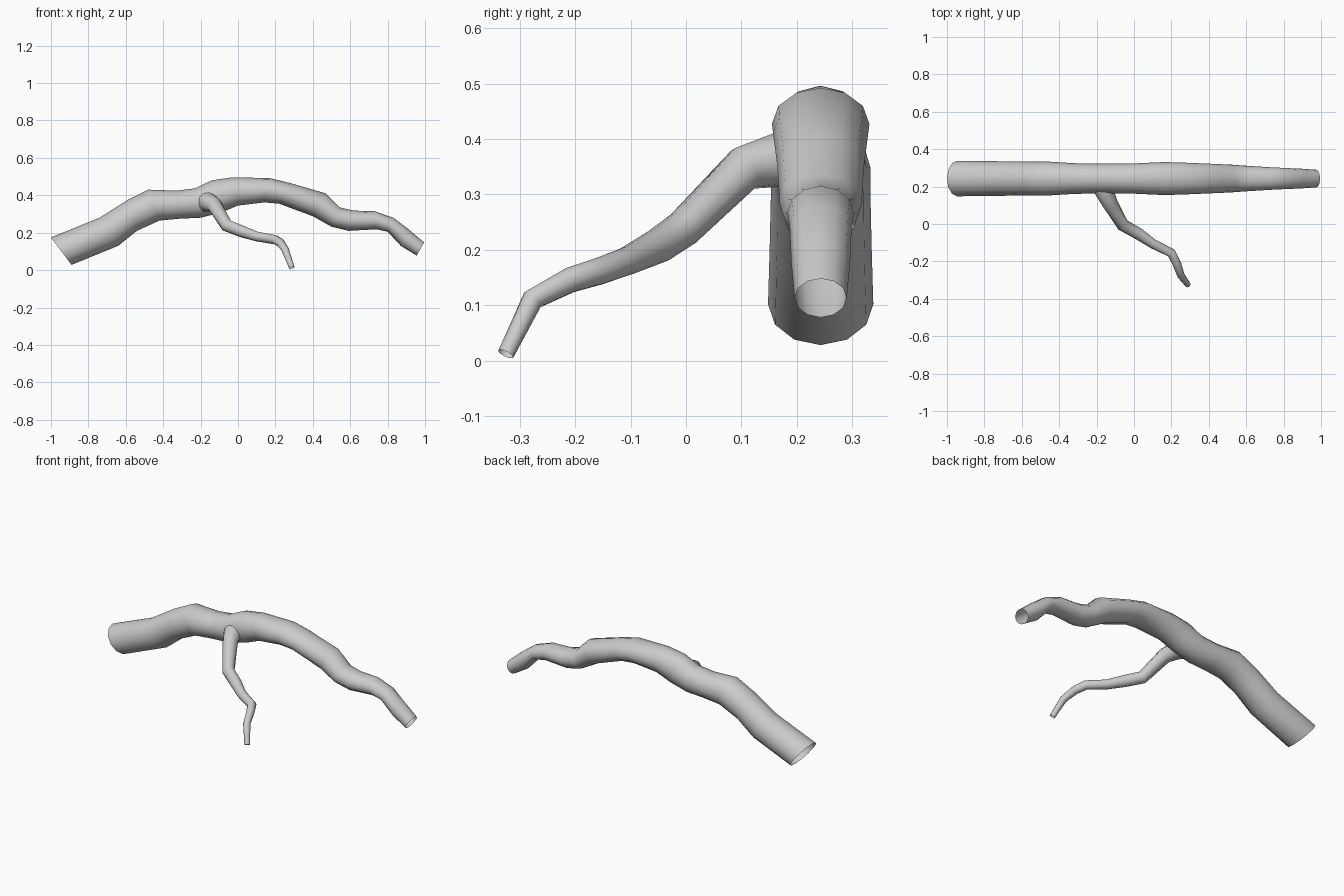
import bpy, bmesh, math
from mathutils import Vector

SIDES = 12


def tube(name, rings):
    """Skin a list of (centre, half_axis_a, half_axis_b) ellipses into an open tube."""
    bm = bmesh.new()
    loops = []
    for c, a, b in rings:
        loops.append([bm.verts.new(c + a * math.cos(t) + b * math.sin(t))
                      for t in (2 * math.pi * i / SIDES for i in range(SIDES))])
    for l0, l1 in zip(loops, loops[1:]):
        for i in range(SIDES):
            j = (i + 1) % SIDES
            bm.faces.new((l0[i], l0[j], l1[j], l1[i]))
    bmesh.ops.recalc_face_normals(bm, faces=bm.faces[:])
    for f in bm.faces:
        f.smooth = True
    me = bpy.data.meshes.new(name)
    bm.to_mesh(me)
    bm.free()
    ob = bpy.data.objects.new(name, me)
    bpy.context.collection.objects.link(ob)
    return ob


# Main branch: top x, top z, bottom x, bottom z, half width in y
BRANCH_Y = 0.243
branch = [
    (-1.00, 0.175, -0.89, 0.028, 0.095),
    (-0.74, 0.280, -0.64, 0.130, 0.092),
    (-0.59, 0.375, -0.54, 0.210, 0.090),
    (-0.48, 0.430, -0.42, 0.265, 0.090),
    (-0.33, 0.425, -0.31, 0.275, 0.082),
    (-0.23, 0.437, -0.20, 0.280, 0.080),
    (-0.14, 0.480, -0.09, 0.308, 0.080),
    (-0.03, 0.496, 0.00, 0.345, 0.080),
    (0.17, 0.492, 0.14, 0.362, 0.088),
    (0.27, 0.468, 0.22, 0.355, 0.086),
    (0.47, 0.410, 0.40, 0.288, 0.078),
    (0.545, 0.335, 0.50, 0.232, 0.074),
    (0.62, 0.318, 0.59, 0.210, 0.068),
    (0.73, 0.315, 0.74, 0.218, 0.060),
    (0.83, 0.280, 0.80, 0.205, 0.056),
    (0.91, 0.220, 0.87, 0.130, 0.053),
    (0.995, 0.148, 0.955, 0.078, 0.047),
]
rings = []
for tx, tz, bx, bz, ry in branch:
    top, bot = Vector((tx, BRANCH_Y, tz)), Vector((bx, BRANCH_Y, bz))
    rings.append(((top + bot) / 2, (top - bot) / 2, Vector((0, ry, 0))))
tube("main_branch", rings)

# Side twig: x, y, z, radius, flared where it meets the branch
twig = [
    (-0.17, 0.220, 0.365, 0.064),
    (-0.155, 0.165, 0.362, 0.049),
    (-0.125, 0.105, 0.347, 0.041),
    (-0.06, -0.005, 0.238, 0.034),
    (0.02, -0.050, 0.207, 0.032),
    (0.10, -0.105, 0.180, 0.026),
    (0.20, -0.155, 0.162, 0.025),
    (0.228, -0.210, 0.145, 0.023),
    (0.252, -0.277, 0.110, 0.020),
    (0.288, -0.325, 0.012, 0.015),
]
pts = [Vector(p[:3]) for p in twig]
rings = []
for i, p in enumerate(pts):
    d0 = (p - pts[max(i - 1, 0)]).normalized()
    d1 = (pts[min(i + 1, len(pts) - 1)] - p).normalized()
    d = (d0 + d1).normalized()
    side = d.cross(Vector((0, 0, 1))).normalized()
    r = twig[i][3]
    rings.append((p, side * r, side.cross(d) * r))
tube("side_twig", rings)
